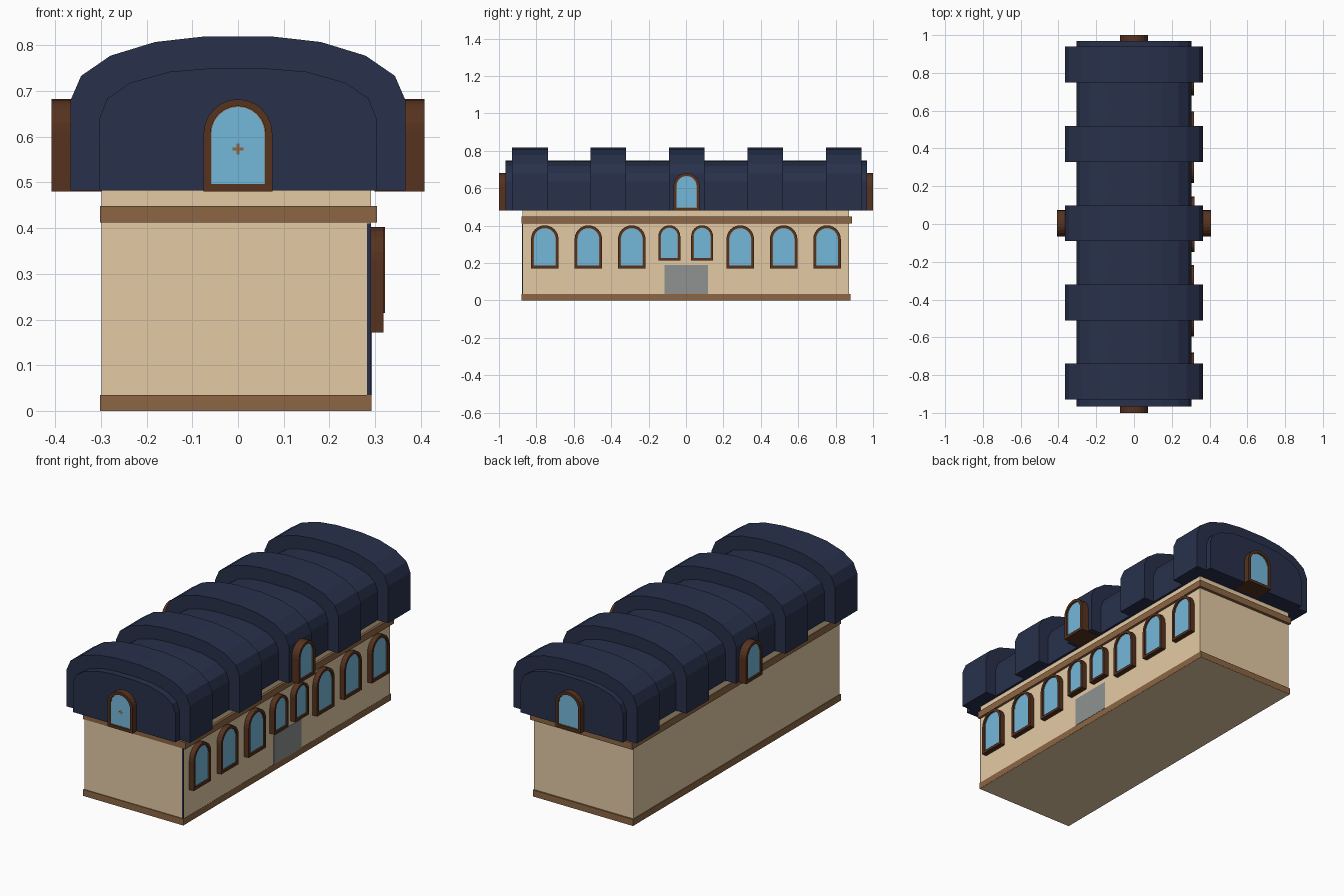
import bpy, bmesh, math
from mathutils import Matrix, Vector

if "Cube" in bpy.data.objects:
    bpy.data.objects.remove(bpy.data.objects["Cube"])


def material(name, hex_rgb):
    def lin(c):
        c /= 255
        return c / 12.92 if c <= 0.04045 else ((c + 0.055) / 1.055) ** 2.4
    m = bpy.data.materials.new(name)
    m.diffuse_color = (*[lin((hex_rgb >> s) & 255) for s in (16, 8, 0)], 1)
    m.use_nodes = True
    m.node_tree.nodes["Principled BSDF"].inputs["Base Color"].default_value = m.diffuse_color
    return m


NAVY = material("navy roof", 0x28314B)
BEIGE = material("beige wall", 0xE4CAA5)
TRIM = material("light brown trim", 0x8C6644)
FRAME = material("dark brown frame", 0x56321E)
GLASS = material("blue glass", 0x74B8DB)
GREY = material("grey door", 0x8E9290)


def finish(name, bm, mat, matrix=None):
    bmesh.ops.recalc_face_normals(bm, faces=bm.faces[:])
    me = bpy.data.meshes.new(name)
    bm.to_mesh(me)
    bm.free()
    if matrix:
        me.transform(matrix)
    me.materials.append(mat)
    ob = bpy.data.objects.new(name, me)
    bpy.context.collection.objects.link(ob)
    return ob


def box(name, x, y, z, mat, matrix=None):
    bm = bmesh.new()
    bmesh.ops.create_cube(bm, size=1)
    for v in bm.verts:
        v.co = Vector([(r[0] + r[1]) / 2 + c * (r[1] - r[0])
                       for r, c in zip((x, y, z), v.co)])
    return finish(name, bm, mat, matrix)


def prism(name, pts, y0, y1, mat, matrix=None):
    """Extrude an x-z outline along y."""
    bm = bmesh.new()
    a, b = [[bm.verts.new((p[0], y, p[1])) for p in pts] for y in (y0, y1)]
    bm.faces.new(a)
    bm.faces.new(b)
    n = len(pts)
    for i in range(n):
        j = (i + 1) % n
        bm.faces.new((a[i], a[j], b[j], b[i]))
    return finish(name, bm, mat, matrix)


def ring(name, outer, inner, y0, y1, mat, matrix):
    """Closed frame between two outlines with equal point counts."""
    bm = bmesh.new()
    loops = [[bm.verts.new((p[0], y, p[1])) for p in pts]
             for pts, y in ((outer, y0), (outer, y1), (inner, y1), (inner, y0))]
    n = len(outer)
    for k in range(4):
        p, q = loops[k], loops[(k + 1) % 4]
        for i in range(n):
            j = (i + 1) % n
            bm.faces.new((p[i], p[j], q[j], q[i]))
    return finish(name, bm, mat, matrix)


def arch(w, h, inset=0.0, seg=12):
    r, spring = w / 2 - inset, h - w / 2
    pts = [(-r, inset), (r, inset)]
    return pts + [(r * math.cos(math.pi * i / seg), spring + r * math.sin(math.pi * i / seg))
                  for i in range(seg + 1)]


def window(name, x, y, z, angle, w, h, depth, border, recess, bars=False):
    """Arched window; (x, y, z) is the bottom centre of its outer face."""
    m = Matrix.Translation((x, y, z)) @ Matrix.Rotation(angle, 4, 'Z')
    ring(name + "_frame", arch(w, h), arch(w, h, border), 0, depth, FRAME, m)
    ring(name + "_lining", arch(w, h, border), arch(w, h, border + 0.002),
         recess - 0.002, recess + 0.006, TRIM, m)
    prism(name + "_glass", arch(w, h, border), recess, recess + 0.008, GLASS, m)
    if bars:
        c = h * 0.46
        y = (recess - 0.001, recess + 0.002)
        box(name + "_cross_bar", (-0.012, 0.012), y, (c - 0.003, c + 0.003), TRIM, m)
        box(name + "_cross_post", (-0.003, 0.003), y, (c - 0.012, c + 0.012), TRIM, m)


# Walls, underside and horizontal trims
box("walls", (-0.298, 0.283), (-0.875, 0.872), (0.001, 0.483), BEIGE)
box("facade", (0.283, 0.291), (-0.872, 0.872), (0.001, 0.483), BEIGE)
box("underside", (-0.3015, 0.2915), (-0.8795, 0.8795), (0, 0.002), BEIGE)
box("corner_strip", (0.282, 0.2905), (-0.877, -0.872), (0.035, 0.41), NAVY)
box("base_trim", (-0.302, 0.292), (-0.88, 0.88), (0.001, 0.035), TRIM)
box("cornice_trim", (-0.302, 0.304), (-0.88, 0.888), (0.412, 0.448), TRIM)
box("door", (0.286, 0.2935), (-0.115, 0.118), (0.035, 0.19), GREY)

# Barrel roof and its raised ribs
inner = [(0.304, 0.482), (0.304, 0.637), (0.286, 0.683), (0.235, 0.718),
         (0.149, 0.742), (0.065, 0.749)]
outer = [(0.366, 0.482), (0.366, 0.68), (0.343, 0.733), (0.279, 0.777),
         (0.181, 0.807), (0.074, 0.819)]


def mirrored(half):
    return half + [(-x, z) for x, z in reversed(half)]


prism("roof", mirrored(inner), -0.965, 0.969, NAVY)
for yc in (-0.834, -0.415, 0.004, 0.424, 0.844):
    prism("roof_rib", mirrored(outer), yc - 0.095, yc + 0.095, NAVY)

# Dormer windows on all four sides of the roof
Q = math.pi / 2
for name, x, y, ang, w, bars in (("front_dormer", 0, -1, 0, 0.15, True),
                                 ("back_dormer", 0, 1, 2 * Q, 0.15, False),
                                 ("right_dormer", 0.408, 0.003, Q, 0.14, False),
                                 ("left_dormer", -0.408, 0.003, -Q, 0.14, False)):
    window(name, x, y, 0.48, ang, w, 0.202, 0.11, 0.015, 0.008, bars)

# Facade windows: six wide and two narrow
for yc in (-0.755, -0.522, -0.29, 0.29, 0.522, 0.754):
    window("wide_window", 0.318, yc, 0.172, Q, 0.147, 0.23, 0.03, 0.014, 0.008)
for yc in (-0.089, 0.086):
    window("narrow_window", 0.321, yc, 0.214, Q, 0.117, 0.188, 0.033, 0.012, 0.008)
